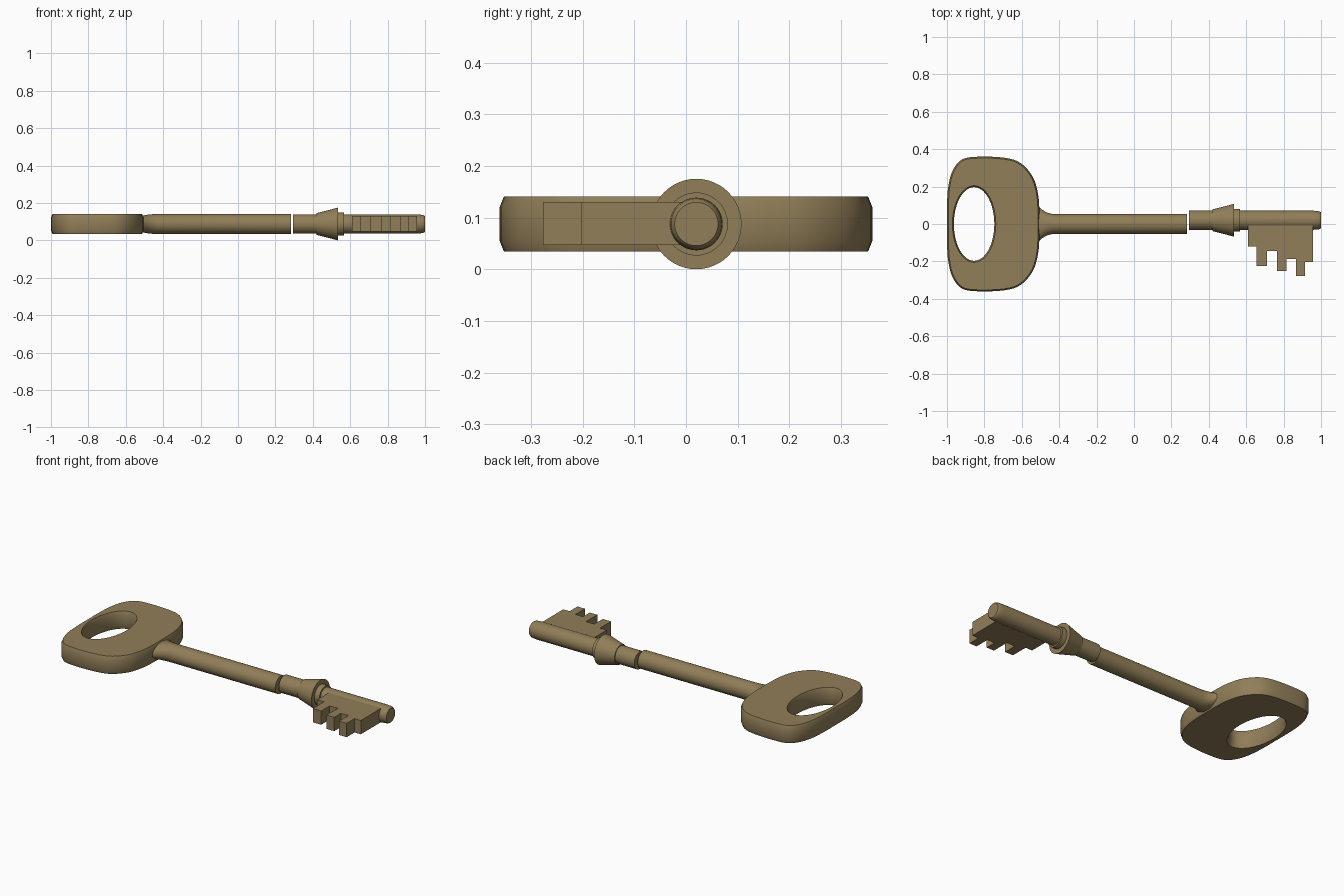
import bpy, bmesh, math
from mathutils import Vector

if "Cube" in bpy.data.objects:
    bpy.data.objects.remove(bpy.data.objects["Cube"])

ZC = 0.0875   # height of the key's axis
brass = bpy.data.materials.new("aged brass")
brass.diffuse_color = (0.283, 0.209, 0.098, 1)
brass.use_nodes = True
brass.node_tree.nodes["Principled BSDF"].inputs["Base Color"].default_value = brass.diffuse_color


def finish(name, bm):
    bmesh.ops.recalc_face_normals(bm, faces=bm.faces)
    me = bpy.data.meshes.new(name)
    bm.to_mesh(me)
    bm.free()
    me.materials.append(brass)
    ob = bpy.data.objects.new(name, me)
    bpy.context.collection.objects.link(ob)
    bpy.ops.object.select_all(action='DESELECT')
    ob.select_set(True)
    bpy.context.view_layer.objects.active = ob
    bpy.ops.object.shade_smooth_by_angle(angle=math.radians(30))
    return ob


def bridge(bm, a, b):
    for i in range(len(a)):
        j = (i + 1) % len(a)
        bm.faces.new((a[i], a[j], b[j], b[i]))


def turned(name, rings, y=0.0, n=48):
    """Loft of elliptical rings (x, ry, rz) along the x axis, capped."""
    bm = bmesh.new()
    loops = []
    for x, ry, rz in rings:
        loops.append([bm.verts.new((x, y + ry * math.cos(2 * math.pi * k / n),
                                    ZC + rz * math.sin(2 * math.pi * k / n))) for k in range(n)])
    for a, b in zip(loops, loops[1:]):
        bridge(bm, a, b)
    bm.faces.new(loops[0])
    bm.faces.new(loops[-1])
    return finish(name, bm)


def round_rings(pts):
    return [(x, r, r) for x, r in pts]


# Bow: rounded handle plate with an oval hole and small chamfers
half = [(-0.506, 0.08), (-0.513, 0.16), (-0.54, 0.25), (-0.605, 0.325), (-0.69, 0.354),
        (-0.83, 0.36), (-0.92, 0.345), (-0.97, 0.285), (-0.993, 0.20), (-1.0, 0.10)]
ctrl = [Vector(p) for p in [(-0.505, 0)] + half + [(-1.0, 0)] + [(x, -y) for x, y in reversed(half)]]
outline = []
for i in range(len(ctrl)):
    p0, p1, p2, p3 = (ctrl[(i + k) % len(ctrl)] for k in (-1, 0, 1, 2))
    for s in range(4):
        t = s / 4
        outline.append(0.5 * (2 * p1 + (p2 - p0) * t + (2 * p0 - 5 * p1 + 4 * p2 - p3) * t * t
                              + (3 * p1 - p0 - 3 * p2 + p3) * t ** 3))
hc, ha, hb = Vector((-0.855, 0)), 0.108, 0.197


def outer(d):
    n = len(outline)
    res = []
    for i in range(n):
        t = (outline[(i + 1) % n] - outline[i - 1]).normalized()
        res.append(outline[i] + Vector((-t.y, t.x)) * d)
    return res


def hole(d):
    res = []
    for p in outline:
        v = p - hc
        t = math.atan2(v.y / hb, v.x / ha)
        res.append(hc + Vector(((ha + d) * math.cos(t), (hb + d) * math.sin(t))))
    return res


T, CH, CZ = 0.053, 0.008, 0.02
section = [(outer(CH), T), (outer(0), T - CZ), (outer(0), CZ - T), (outer(CH), -T),
           (hole(CH), -T), (hole(0), CZ - T), (hole(0), T - CZ), (hole(CH), T)]
bm = bmesh.new()
loops = [[bm.verts.new((p.x, p.y, ZC + z)) for p in pts] for pts, z in section]
for i in range(len(loops)):
    bridge(bm, loops[i], loops[(i + 1) % len(loops)])
finish("bow", bm)

# Rear shaft, flaring sideways where it meets the bow
turned("rear_shaft", [(-0.54, 0.09, 0.044), (-0.505, 0.088, 0.046), (-0.488, 0.074, 0.049),
                      (-0.465, 0.061, 0.052), (-0.435, 0.053, 0.053), (0.284, 0.053, 0.053)])

# Front shaft with flared collar, step ring and rounded tip
Y = 0.02
turned("front_shaft_collar", round_rings([(0.293, 0.052), (0.42, 0.052), (0.42, 0.058), (0.535, 0.0875),
                                          (0.535, 0.061), (0.567, 0.061), (0.567, 0.051),
                                          (0.96, 0.051), (0.985, 0.049), (0.995, 0.046),
                                          (1.0, 0.042)]), Y)

# Bit: toothed blade
teeth = [(0.61, -0.12), (0.655, -0.12), (0.655, -0.225), (0.71, -0.225), (0.71, -0.145),
         (0.765, -0.145), (0.765, -0.252), (0.815, -0.252), (0.815, -0.188), (0.865, -0.188),
         (0.865, -0.277), (0.915, -0.277), (0.915, -0.203), (0.957, -0.203)]
bm = bmesh.new()
prof = [(0.61, 0.01)] + teeth + [(0.957, 0.01)]
low, high = ([bm.verts.new((x, y, z)) for x, y in prof] for z in (0.047, 0.13))
bridge(bm, low, high)
bm.faces.new(low)
bm.faces.new(high)
finish("bit", bm)
